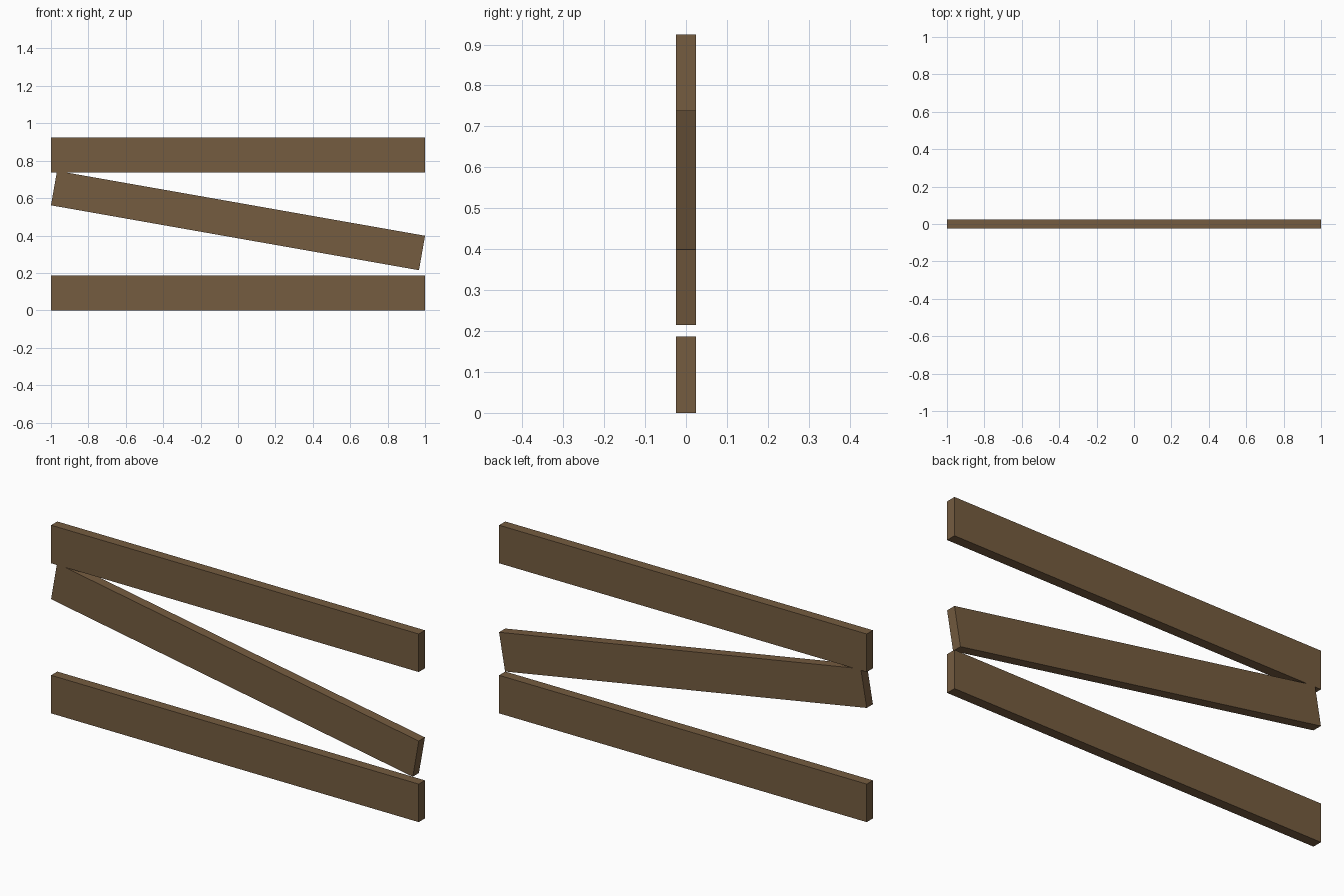
import bpy, math

if "Cube" in bpy.data.objects:
    bpy.data.objects.remove(bpy.data.objects["Cube"])

# Weathered brown wood shared by all planks
wood = bpy.data.materials.new("brown_wood")
wood.diffuse_color = (0.178, 0.107, 0.051, 1.0)
wood.use_nodes = True
wood.node_tree.nodes["Principled BSDF"].inputs["Base Color"].default_value = wood.diffuse_color

THICKNESS = 0.048
HEIGHT = 0.187


def plank(name, length, z, tilt=0.0):
    """Board centred on x = y = 0 at height z, tilted about the y axis."""
    bpy.ops.mesh.primitive_cube_add(size=1, location=(0, 0, z),
                                    rotation=(0, math.radians(tilt), 0))
    ob = bpy.context.object
    ob.name = name
    ob.scale = (length, THICKNESS, HEIGHT)
    bpy.ops.object.transform_apply(location=False, rotation=False, scale=True)
    ob.data.materials.append(wood)
    return ob


# Two level boards with a slanted one between them
plank("bottom_plank", 2.0, HEIGHT / 2)
plank("slanted_plank", 1.998, 0.480, tilt=10)
plank("top_plank", 2.0, 0.925 - HEIGHT / 2)
